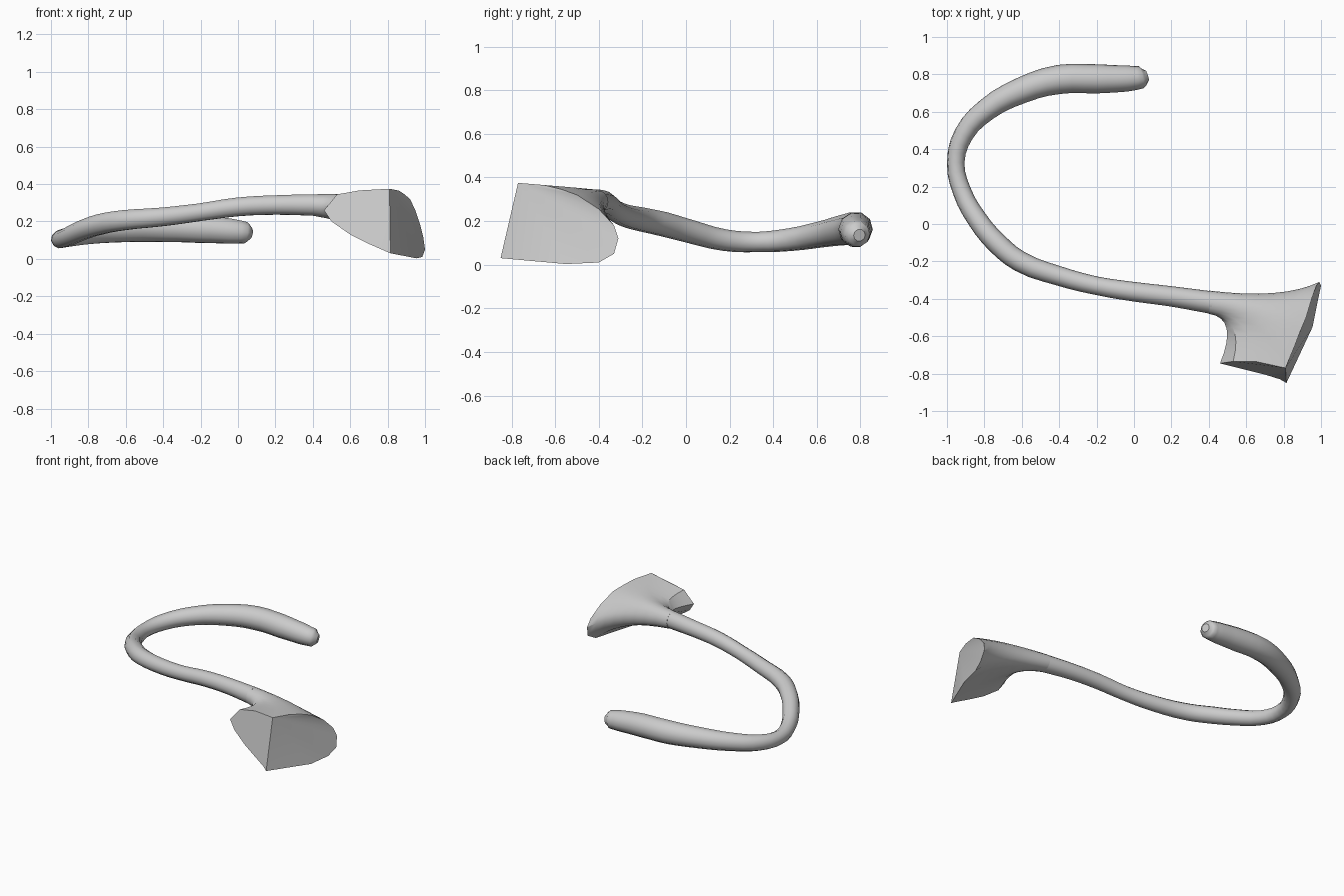
import bpy, bmesh, math
from mathutils import Vector

if "Cube" in bpy.data.objects:
    bpy.data.objects.remove(bpy.data.objects["Cube"])

grey = bpy.data.materials.new("light grey")
grey.diffuse_color = (0.6, 0.6, 0.6, 1)
grey.use_nodes = True
grey.node_tree.nodes["Principled BSDF"].inputs["Base Color"].default_value = grey.diffuse_color


def finish(obj, name, angle):
    obj.name = name
    obj.data.materials.clear()
    obj.data.materials.append(grey)
    bpy.ops.object.select_all(action='DESELECT')
    obj.select_set(True)
    bpy.context.view_layer.objects.active = obj
    bpy.ops.object.shade_smooth_by_angle(angle=math.radians(angle))


# Hooked stem: path points with radius (x, y, z, r)
path = [
    (0.07, 0.795, 0.135, 0.028), (0.04, 0.785, 0.14, 0.06),
    (-0.04, 0.778, 0.148, 0.07), (-0.2, 0.776, 0.16, 0.078),
    (-0.4, 0.773, 0.165, 0.078), (-0.6, 0.715, 0.157, 0.07),
    (-0.79, 0.61, 0.137, 0.06), (-0.91, 0.48, 0.115, 0.053),
    (-0.953, 0.33, 0.104, 0.047), (-0.922, 0.18, 0.112, 0.05),
    (-0.835, 0.02, 0.152, 0.054), (-0.735, -0.10, 0.185, 0.057),
    (-0.61, -0.2, 0.207, 0.056), (-0.4, -0.278, 0.225, 0.052),
    (-0.2, -0.33, 0.25, 0.049), (0.0, -0.362, 0.278, 0.052),
    (0.2, -0.387, 0.288, 0.054), (0.42, -0.421, 0.288, 0.06),
]
cu = bpy.data.curves.new("stem", 'CURVE')
cu.dimensions = '3D'
cu.bevel_depth = 1.0
cu.bevel_resolution = 3
cu.resolution_u = 3
cu.use_fill_caps = True
sp = cu.splines.new('BEZIER')
sp.bezier_points.add(len(path) - 1)
for bp, (x, y, z, r) in zip(sp.bezier_points, path):
    bp.co = (x, y, z)
    bp.radius = r
    bp.handle_left_type = bp.handle_right_type = 'AUTO'
stem = bpy.data.objects.new("stem", cu)
bpy.context.collection.objects.link(stem)
bpy.context.view_layer.objects.active = stem
stem.select_set(True)
bpy.ops.object.convert(target='MESH')
finish(bpy.context.view_layer.objects.active, "hooked_stem", 50)

# Flared end: the stem's ring widens to the rim of two flat cuts
rim = [
    (0.46, -0.745, 0.26), (0.53, -0.735, 0.345), (0.65, -0.735, 0.366),
    (0.81, -0.77, 0.375),                                   # top corner
    (0.86, -0.65, 0.365), (0.89, -0.57, 0.345), (0.92, -0.5, 0.32),
    (0.95, -0.4, 0.255), (0.975, -0.33, 0.18), (0.99, -0.31, 0.12),
    (1.0, -0.33, 0.05), (0.985, -0.4, 0.01), (0.955, -0.55, 0.003),
    (0.815, -0.85, 0.03), (0.78, -0.83, 0.045),             # bottom corner
    (0.7, -0.805, 0.08), (0.6, -0.78, 0.13), (0.5, -0.755, 0.2),
]
n, steps = len(rim), 8
bm = bmesh.new()
strips = []
for i, end in enumerate(rim):
    a = math.tau * i / n
    end = Vector(end)
    start = Vector((0.4, -0.418 - 0.062 * math.cos(a), 0.288 + 0.058 * math.sin(a)))
    mid = Vector((0.56 + 0.24 * (end.x - 0.46) / 0.54,
                  0.8 * start.y - 0.12,
                  0.75 * start.z + 0.25 * end.z))
    strips.append([bm.verts.new(start * (1 - t) ** 2 + mid * 2 * t * (1 - t) + end * t * t)
                   for t in (k / steps for k in range(steps + 1))])
for i in range(n):
    p, q = strips[i], strips[(i + 1) % n]
    for k in range(steps):
        bm.faces.new((p[k], q[k], q[k + 1], p[k + 1]))
edge = [s[-1] for s in strips]
bm.faces.new([s[0] for s in strips])
bm.faces.new(edge[14:] + edge[:4])       # front cut
for i in range(4, 14):                   # end cut, fanned from the top corner
    bm.faces.new((edge[3], edge[i], edge[i + 1]))
bmesh.ops.recalc_face_normals(bm, faces=bm.faces)
me = bpy.data.meshes.new("flared_end")
bm.to_mesh(me)
bm.free()
head = bpy.data.objects.new("flared_end", me)
bpy.context.collection.objects.link(head)
finish(head, "flared_end", 35)
